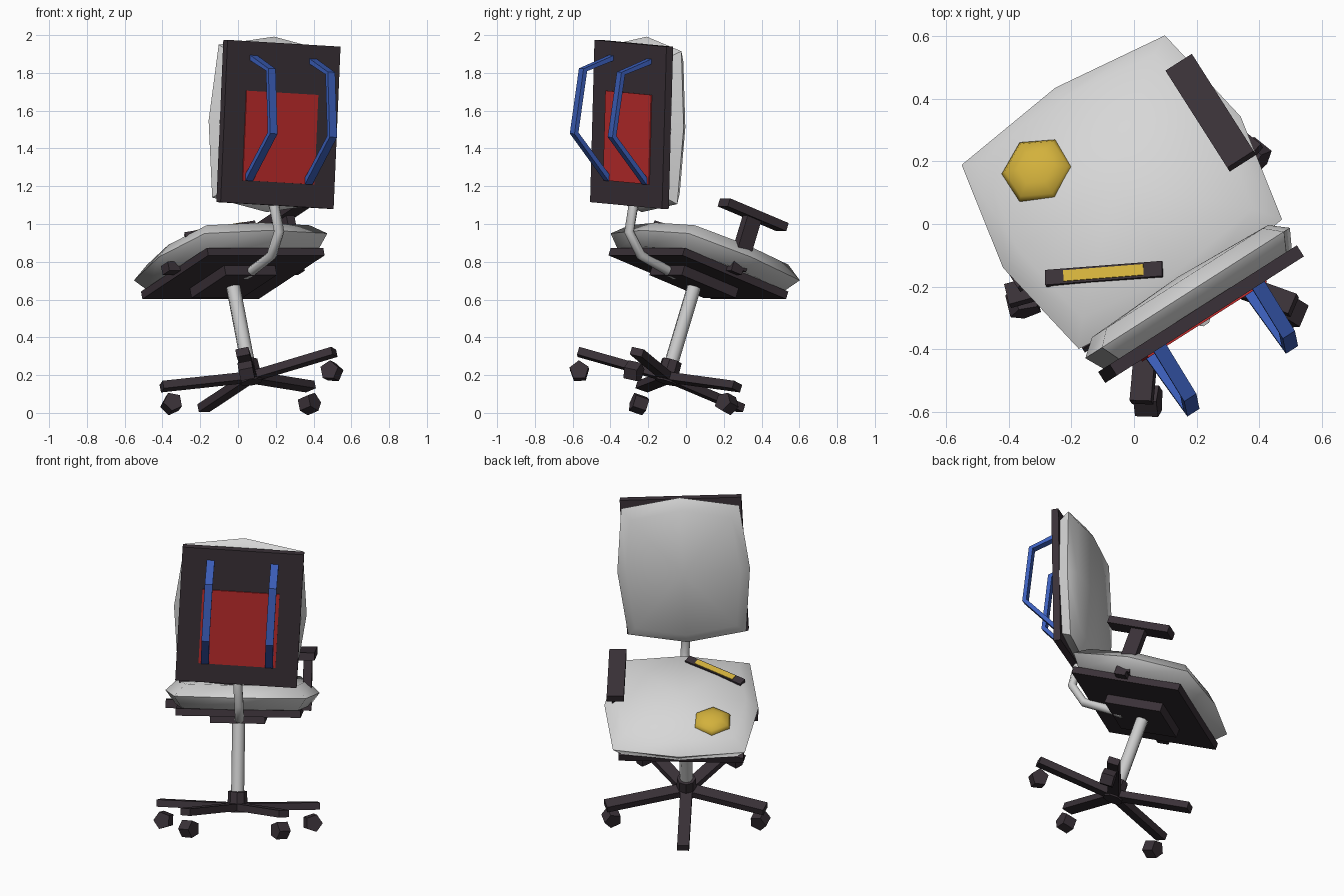
import bpy, bmesh, math
from mathutils import Matrix, Vector

if "Cube" in bpy.data.objects:
    bpy.data.objects.remove(bpy.data.objects["Cube"])

T = Matrix.Translation


def rot(deg, axis):
    return Matrix.Rotation(math.radians(deg), 4, axis)


def material(name, rgb):
    m = bpy.data.materials.new(name)
    m.diffuse_color = (*rgb, 1)
    m.use_nodes = True
    m.node_tree.nodes["Principled BSDF"].inputs["Base Color"].default_value = m.diffuse_color
    return m


DARK = material("dark plastic", (0.042, 0.031, 0.039))
FABRIC = material("pale fabric", (0.68, 0.68, 0.68))
METAL = material("grey metal", (0.6, 0.6, 0.6))
BLUE = material("blue", (0.045, 0.115, 0.5))
RED = material("red", (0.52, 0.025, 0.025))
YELLOW = material("yellow", (0.65, 0.44, 0.045))

# the whole chair is turned and tipped forward; origin at the base hub
CHAIR = T((0.066, -0.10, 0.19)) @ rot(32.5, 'Z') @ rot(-19.6, 'X')
# the backrest leans back against that tip and rolls slightly
BACK = CHAIR @ T((0.024, -0.673, 1.18)) @ rot(19.6, 'X') @ rot(2.9, 'Y')


def finish(name, bm, mat, frame, smooth=None):
    bmesh.ops.recalc_face_normals(bm, faces=bm.faces)
    me = bpy.data.meshes.new(name)
    bm.to_mesh(me)
    bm.free()
    me.materials.append(mat)
    ob = bpy.data.objects.new(name, me)
    bpy.context.collection.objects.link(ob)
    ob.matrix_world = frame
    if smooth:
        bpy.ops.object.select_all(action='DESELECT')
        ob.select_set(True)
        bpy.context.view_layer.objects.active = ob
        bpy.ops.object.shade_smooth_by_angle(angle=math.radians(smooth))
    return ob


def box(name, centre, size, mat, frame=CHAIR, turn=0):
    bm = bmesh.new()
    m = T(centre) @ rot(turn, 'Z') @ Matrix.Diagonal((*size, 1))
    bmesh.ops.create_cube(bm, size=1, matrix=m)
    return finish(name, bm, mat, frame)


def cylinder(name, centre, r1, r2, depth, sides, mat, turn=None, smooth=None):
    bm = bmesh.new()
    m = T(centre) @ (turn or Matrix())
    bmesh.ops.create_cone(bm, cap_ends=True, segments=sides, radius1=r1,
                          radius2=r2, depth=depth, matrix=m)
    return finish(name, bm, mat, CHAIR, smooth)


def skin(name, rings, mat, frame, smooth=None, apex=None):
    """Bridge closed rings, cap the first one and close the last one."""
    bm = bmesh.new()
    loops = [[bm.verts.new(p) for p in r] for r in rings]
    n = len(loops[0])
    for a, b in zip(loops, loops[1:]):
        for i in range(n):
            j = (i + 1) % n
            bm.faces.new((a[i], a[j], b[j], b[i]))
    bm.faces.new(loops[0])
    if apex:
        top = bm.verts.new(apex)
        for i in range(n):
            bm.faces.new((loops[-1][i], loops[-1][(i + 1) % n], top))
    else:
        bm.faces.new(loops[-1])
    return finish(name, bm, mat, frame, smooth)


def bar(name, path, half_w, half_t, sides, mat, frame, smooth=None):
    """Sweep an even-sided section along a path lying in a side plane."""
    pts = [Vector(p) for p in path]
    rings = []
    for i, p in enumerate(pts):
        t = (pts[min(i + 1, len(pts) - 1)] - pts[max(i - 1, 0)]).normalized()
        up = t.cross(Vector((1, 0, 0))).normalized()
        k = 1 / math.cos(math.pi / sides)
        ring = []
        for s in range(sides):
            a = 2 * math.pi * (s + 0.5) / sides
            ring.append(p + Vector((half_w * k * math.cos(a), 0, 0))
                        + up * half_t * k * math.sin(a))
        rings.append(ring)
    return skin(name, rings, mat, frame, smooth)


def cushion(name, corner, middle, loops, apex, frame):
    """Puffy pad: eight-point outline, scaled at each (scale, height)."""
    (cx, cy), (mx, my) = corner, middle
    outline = [(cx, cy), (0, my), (-cx, cy), (-mx, 0),
               (-cx, -cy), (0, -my), (cx, -cy), (mx, 0)]
    rings = [[(x * s, y * s, h) for x, y in outline] for s, h in loops]
    return skin(name, rings, FABRIC, frame, 60, (0, 0, apex))


# five-legged base; the front leg has no wheel
for i in range(5):
    spin = rot(72 * i, 'Z')
    box(f"base_leg_{i}", (0, 0.245, 0), (0.07, 0.49, 0.042), DARK, CHAIR @ spin)
    if i:
        cylinder(f"wheel_{i}", spin @ Vector((0, 0.455, -0.10)), 0.053, 0.053,
                 0.075, 5, DARK, spin @ rot(90, 'Y'))

# hub and column
cylinder("hub", (0, 0, 0.03), 0.06, 0.055, 0.12, 8, DARK)
cylinder("column", (0, 0, 0.28), 0.038, 0.038, 0.5, 8, METAL, smooth=50)

# seat
box("seat_mechanism", (0, -0.01, 0.535), (0.32, 0.36, 0.06), DARK)
box("seat_plate", (0.01, -0.005, 0.58), (0.73, 0.69, 0.042), DARK)
cushion("seat_cushion", (0.385, 0.37), (0.45, 0.42),
        [(0.88, 0.60), (1.0, 0.675), (0.84, 0.742)], 0.765, CHAIR @ T((0.02, 0, 0)))
for side in (-1, 1):
    box(f"arm_bracket_{side}", (side * 0.39, -0.03, 0.60), (0.07, 0.07, 0.05), DARK)

# single armrest
box("arm_post", (0.40, -0.02, 0.745), (0.05, 0.09, 0.29), DARK)
box("arm_pad", (0.396, -0.017, 0.906), (0.10, 0.39, 0.045), DARK)

# things lying on the seat
bm = bmesh.new()
bmesh.ops.create_uvsphere(bm, u_segments=6, v_segments=6, radius=1,
                          matrix=T((-0.17, 0.19, 0.742))
                          @ Matrix.Diagonal((0.12, 0.115, 0.05, 1)))
finish("yellow_lump", bm, YELLOW, CHAIR, 60)
box("stick_ends", (-0.168, -0.227, 0.746), (0.38, 0.05, 0.024), DARK, turn=-29.5)
box("stick_middle", (-0.168, -0.227, 0.749), (0.26, 0.036, 0.026), YELLOW, turn=-29.5)

# bent tube carrying the backrest
bar("back_support", [(0, -0.13, 0.525), (0.01, -0.19, 0.53), (0.02, -0.385, 0.548),
                     (0.02, -0.495, 0.641), (0.01, -0.51, 0.784), (0.01, -0.53, 0.86)],
    0.026, 0.024, 8, METAL, CHAIR, 50)

# backrest
box("back_plate", (0, 0, 0), (0.71, 0.042, 0.86), DARK, BACK)
box("red_panel", (0, -0.023, -0.07), (0.45, 0.008, 0.475), RED, BACK)
cushion("back_cushion", (0.345, 0.405), (0.388, 0.465),
        [(0.92, 0.02), (1.0, 0.08), (0.86, 0.125)], 0.14,
        BACK @ rot(-90, 'X') @ Matrix.Diagonal((1, -1, 1, 1)) @ Matrix.Diagonal((1, -1, 1, 1)))

# pair of blue handles behind the backrest
for side in (-1, 1):
    bar(f"back_handle_{side}",
        [(side * 0.187, y, z) for y, z in
         ((-0.015, 0.345), (-0.195, 0.28), (-0.24, -0.055), (-0.02, -0.30))],
        0.023, 0.013, 4, BLUE, BACK)
